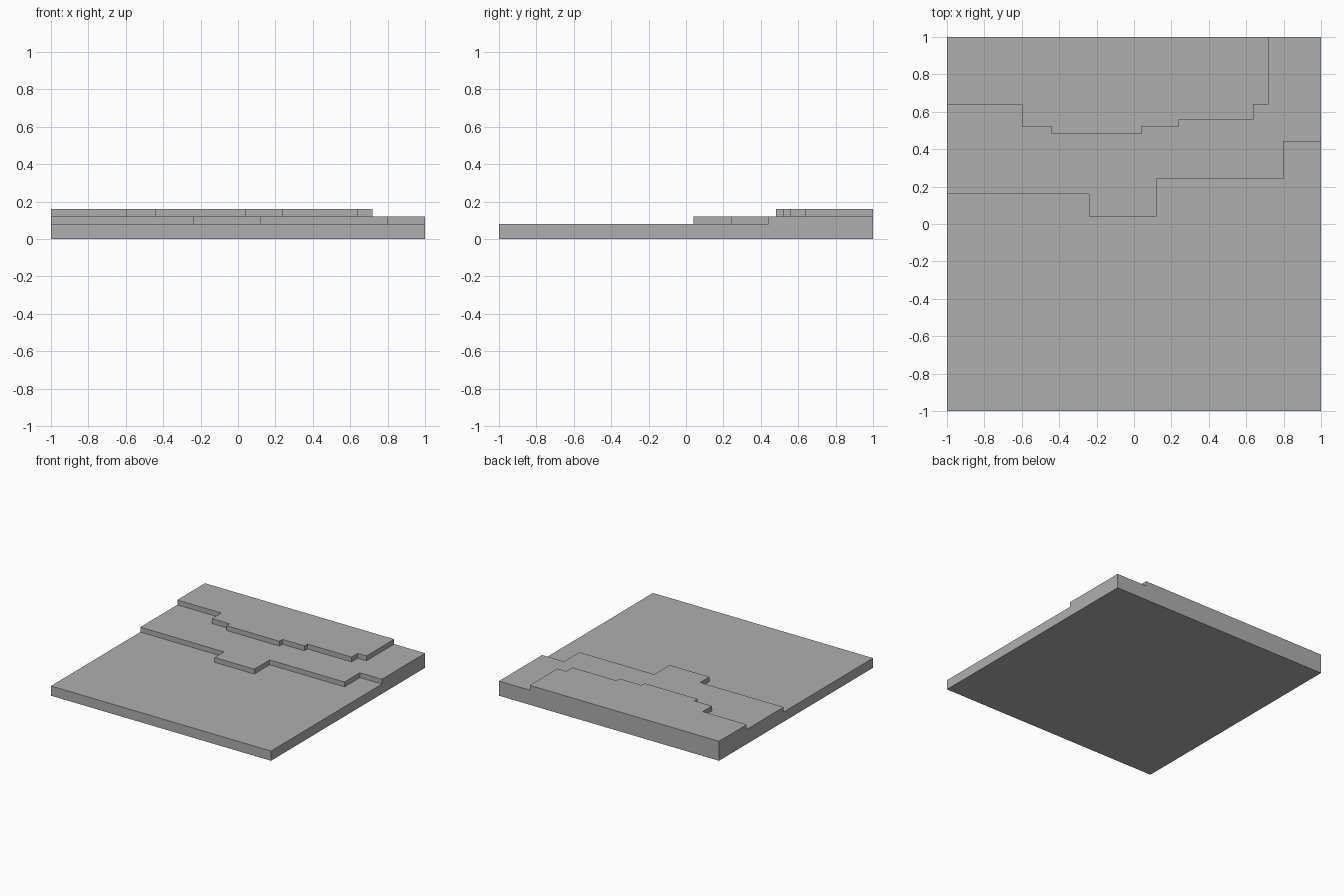
import bpy
import bmesh

cube = bpy.data.objects.get("Cube")
if cube:
    bpy.data.objects.remove(cube, do_unlink=True)

LOW, MID, HIGH = 0.08, 0.12, 0.16


def stepped_line(start, moves):
    """Plan outline that alternates runs along x and y."""
    x, y = start
    points = [start]
    for i, value in enumerate(moves):
        x, y = (value, y) if i % 2 == 0 else (x, value)
        points.append((x, y))
    return points


def at(points, z):
    return [(x, y, z) for x, y in points]


# Fronts of the two raised terraces, from the right edge to the far side
lower_step = stepped_line((-1, 0.16), [-0.24, 0.04, 0.12, 0.24, 0.8, 0.44, 1])
upper_step = stepped_line((-1, 0.64), [-0.6, 0.52, -0.44, 0.48, 0.04, 0.52,
                                       0.24, 0.56, 0.64, 0.64, 0.72, 1])

bm = bmesh.new()


def face(points):
    bm.faces.new([bm.verts.new(p) for p in points])


# Terrace tops
face(at([(-1, -1), (1, -1)] + lower_step[::-1], LOW))
face(at(lower_step + [(1, 1)] + upper_step[::-1], MID))
face(at(upper_step + [(-1, 1)], HIGH))

# Risers between terraces
for line, bottom, top in ((lower_step, LOW, MID), (upper_step, MID, HIGH)):
    for a, b in zip(line, line[1:]):
        face([(*a, bottom), (*b, bottom), (*b, top), (*a, top)])

# Underside and stepped outer walls
face(at([(-1, -1), (-1, 1), (1, 1), (1, -1)], 0))
face([(-1, -1, 0), (1, -1, 0), (1, -1, LOW), (-1, -1, LOW)])


def side_wall(steps):
    """Wall from a base corner up over the terrace ends and back down."""
    face([(*steps[0][:2], 0)] + steps + [(*steps[-1][:2], 0)])


side_wall([(1, 1, MID)] + [(*lower_step[-1], z) for z in (MID, LOW)] + [(1, -1, LOW)])
side_wall([(-1, -1, LOW)] + [(*lower_step[0], z) for z in (LOW, MID)]
          + [(*upper_step[0], z) for z in (MID, HIGH)] + [(-1, 1, HIGH)])
side_wall([(-1, 1, HIGH)] + [(*upper_step[-1], z) for z in (HIGH, MID)] + [(1, 1, MID)])

# Weld into one closed solid
bmesh.ops.remove_doubles(bm, verts=bm.verts[:], dist=0.0001)
bmesh.ops.recalc_face_normals(bm, faces=bm.faces[:])

mesh = bpy.data.meshes.new("terraced_ground")
bm.to_mesh(mesh)
bm.free()

# Plain grey finish
grey = bpy.data.materials.new("plain_grey")
grey.use_nodes = True
color = (0.43, 0.43, 0.43, 1)
grey.diffuse_color = color
grey.node_tree.nodes["Principled BSDF"].inputs["Base Color"].default_value = color
mesh.materials.append(grey)

ground = bpy.data.objects.new("terraced_ground", mesh)
bpy.context.collection.objects.link(ground)
